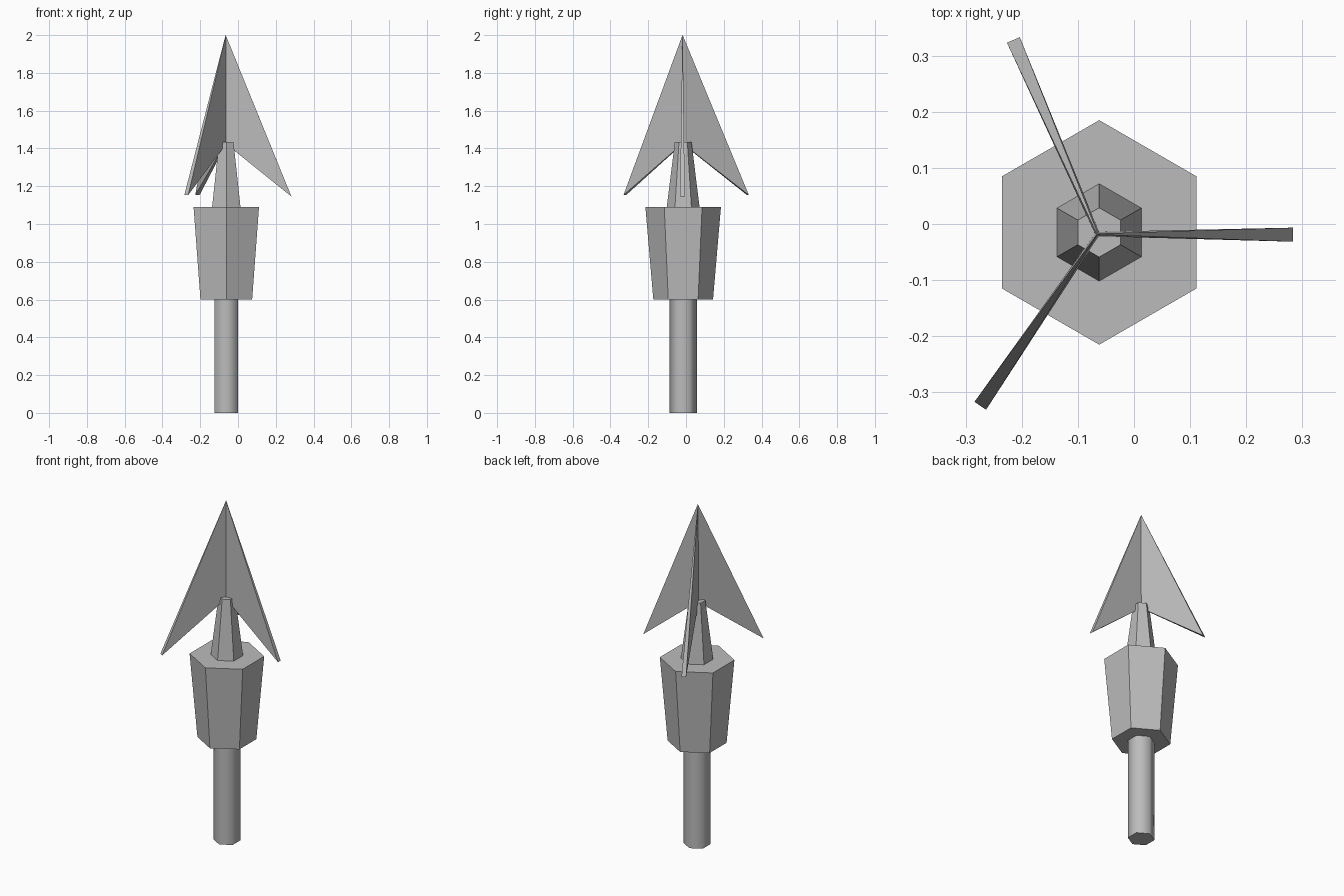
import bpy
import bmesh
import math
from mathutils import Vector

cube = bpy.data.objects.get("Cube")
if cube:
    bpy.data.objects.remove(cube, do_unlink=True)

grey = bpy.data.materials.new("plain grey")
grey.use_nodes = True
COLOUR = (0.5, 0.5, 0.5, 1.0)
grey.diffuse_color = COLOUR
grey.node_tree.nodes["Principled BSDF"].inputs["Base Color"].default_value = COLOUR

AXIS = Vector((-0.062, -0.015, 0.0))


def add_object(name, bm):
    bmesh.ops.recalc_face_normals(bm, faces=bm.faces)
    mesh = bpy.data.meshes.new(name)
    bm.to_mesh(mesh)
    bm.free()
    mesh.materials.append(grey)
    obj = bpy.data.objects.new(name, mesh)
    bpy.context.collection.objects.link(obj)
    return obj


def hex_frustum(name, z0, z1, r0, r1, smooth=False):
    """Six-sided tapered column with corners pointing along y."""
    bm = bmesh.new()
    rings = []
    for z, r in ((z0, r0), (z1, r1)):
        rings.append([bm.verts.new(AXIS + Vector((
            r * math.sin(i * math.pi / 3), r * math.cos(i * math.pi / 3), z)))
            for i in range(6)])
    for i in range(6):
        j = (i + 1) % 6
        side = bm.faces.new((rings[0][i], rings[0][j], rings[1][j], rings[1][i]))
        side.smooth = smooth
    caps = [bm.faces.new(ring) for ring in rings]
    # Keep the rims crisp when the sides are smooth
    for cap in caps:
        for edge in cap.edges:
            edge.smooth = False
    return add_object(name, bm)


def blade(name, tip):
    """Swept triangular blade, thin at the axis and thicker at the barb."""
    tip = Vector(tip)
    inner = Vector((-0.065, -0.018, 0.0))
    out = Vector((tip.x - inner.x, tip.y - inner.y, 0.0)).normalized()
    side = Vector((-out.y, out.x, 0.0))
    corners = ((inner + Vector((0, 0, 2.0)), 0.001),
               (inner + Vector((0, 0, 1.425)), 0.004),
               (tip, 0.0125))
    bm = bmesh.new()
    a = [bm.verts.new(p + side * w) for p, w in corners]
    b = [bm.verts.new(p - side * w) for p, w in corners]
    bm.faces.new(a)
    bm.faces.new(b[::-1])
    for i in range(3):
        j = (i + 1) % 3
        bm.faces.new((a[i], b[i], b[j], a[j]))
    return add_object(name, bm)


# Shaft, collar and neck stacked on one axis
hex_frustum("shaft", 0.0, 0.61, 0.072, 0.072, smooth=True)
hex_frustum("collar", 0.60, 1.09, 0.158, 0.20)
hex_frustum("neck", 1.08, 1.435, 0.088, 0.044)

# Three barbed blades meeting at the point
blade("left_blade", (0.283, -0.019, 1.145))
blade("back_blade", (-0.215, 0.328, 1.153))
blade("front_blade", (-0.274, -0.324, 1.153))
